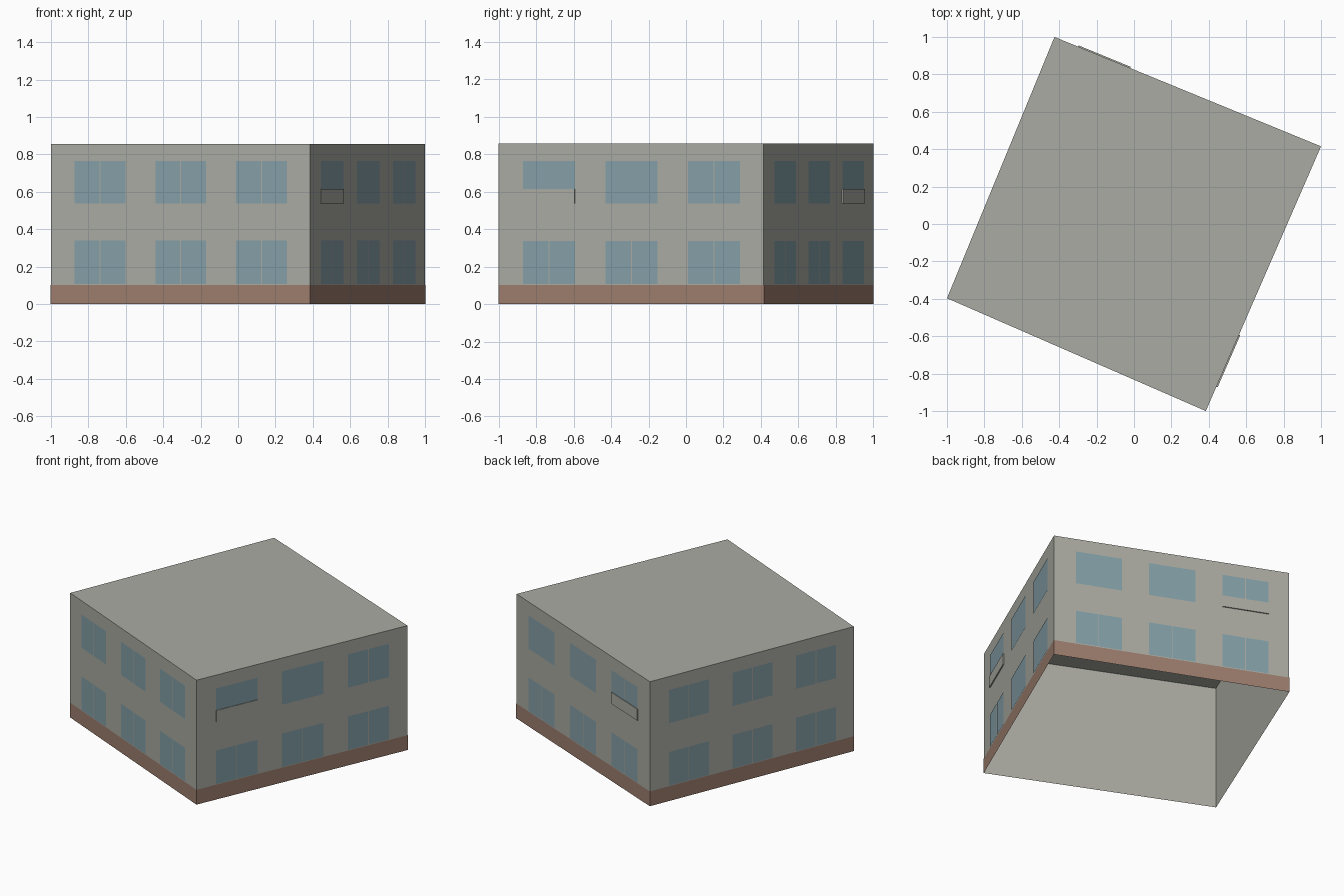
import bpy
import bmesh
from mathutils import Vector

cube = bpy.data.objects.get("Cube")
if cube:
    bpy.data.objects.remove(cube, do_unlink=True)


def material(name, rgb):
    m = bpy.data.materials.new(name)
    m.use_nodes = True
    m.diffuse_color = (*rgb, 1)
    m.node_tree.nodes["Principled BSDF"].inputs["Base Color"].default_value = (*rgb, 1)
    return m


WALL = material("warm grey render", (0.41, 0.41, 0.37))
GLASS = material("dusty blue glass", (0.235, 0.352, 0.392))
PLINTH = material("brown plinth", (0.333, 0.209, 0.156))

HEIGHT = 0.856
PLINTH_TOP = 0.102
SKIN = 0.003
# Slightly skewed footprint, counterclockwise from the front wall's -x end
CORNERS = [Vector(c) for c in ((-1, -0.397, 0), (0.384, -1, 0), (1, 0.415, 0), (-0.425, 1, 0))]
SIDES = ["front", "right", "back", "left"]


def make(name, bm, mat):
    mesh = bpy.data.meshes.new(name)
    bm.to_mesh(mesh)
    bm.free()
    mesh.materials.append(mat)
    ob = bpy.data.objects.new(name, mesh)
    bpy.context.collection.objects.link(ob)
    return ob


def ring(name, scale, top, mat, roof=False):
    """Walls following the footprint, open underneath."""
    bm = bmesh.new()
    low = [bm.verts.new(c * scale) for c in CORNERS]
    high = [bm.verts.new(c * scale + Vector((0, 0, top))) for c in CORNERS]
    for i in range(4):
        j = (i + 1) % 4
        bm.faces.new((low[i], low[j], high[j], high[i]))
    if roof:
        bm.faces.new(high)
    return make(name, bm, mat)


def panel(bm, side, u0, u1, z0, z1, out=SKIN, solid=False):
    """Rectangle on a wall; u runs from 0 to 1 along the wall."""
    a, b = CORNERS[side], CORNERS[(side + 1) % 4]
    d = b - a
    n = Vector((d.y, -d.x, 0)).normalized()
    spots = ((u0, z0), (u1, z0), (u1, z1), (u0, z1))
    front = [bm.verts.new(a + d * u + n * out + Vector((0, 0, z))) for u, z in spots]
    bm.faces.new(front)
    if solid:
        back = [bm.verts.new(v.co - n * out) for v in front]
        for i in range(4):
            j = (i + 1) % 4
            bm.faces.new((front[j], front[i], back[i], back[j]))


# Building shell and plinth band
ring("building_shell", 1, HEIGHT, WALL, roof=True)
ring("plinth_band", 1.002, PLINTH_TOP, PLINTH)

# Windows: two floors of three per wall, most with two panes
CENTRES = (0.19, 0.502, 0.814)
HALF = 0.098
GAP = 0.0018
SINGLE = {("right", 0), ("right", 1), ("back", 0), ("back", 1)}   # undivided upper windows
SHORT = {("right", 0), ("back", 2)}                               # upper windows with a panel below

for s, side in enumerate(SIDES):
    bm = bmesh.new()
    for k, c in enumerate(CENTRES):
        for floor, (z0, z1) in enumerate(((0.107, 0.338), (0.536, 0.765))):
            upper = floor == 1
            if upper and (side, k) in SHORT:
                pb = bmesh.new()
                panel(pb, s, c - HALF, c + HALF, z0, 0.615, 0.007, solid=True)
                make(side + "_spandrel_panel", pb, WALL)
                z0 = 0.615
            if upper and (side, k) in SINGLE:
                panel(bm, s, c - HALF, c + HALF, z0, z1)
            else:
                panel(bm, s, c - HALF, c - GAP, z0, z1)
                panel(bm, s, c + GAP, c + HALF, z0, z1)
    make(side + "_windows", bm, GLASS)
